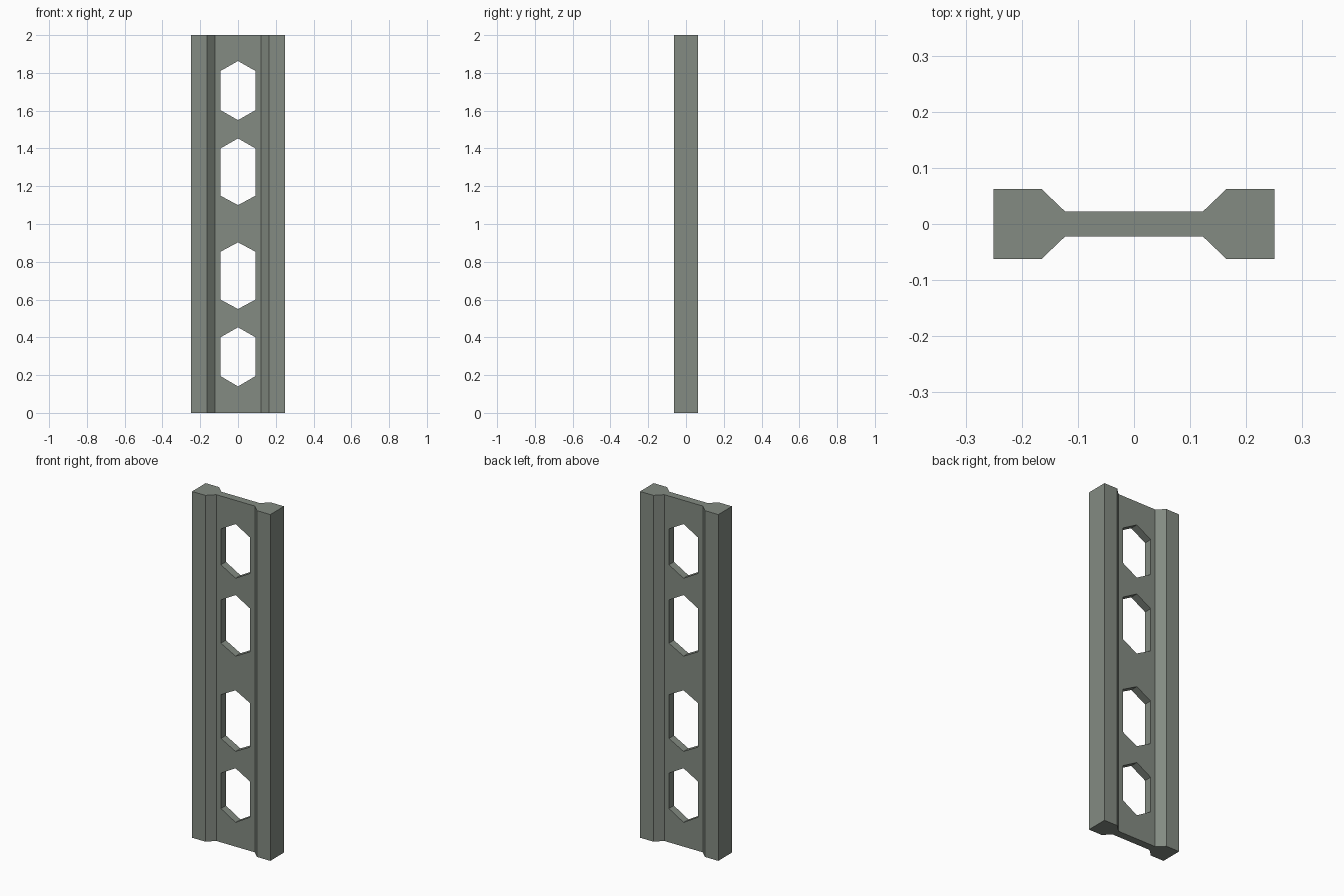
import bpy, bmesh
from mathutils import Vector

if "Cube" in bpy.data.objects:
    bpy.data.objects.remove(bpy.data.objects["Cube"])

grey = bpy.data.materials.new("grey_green_metal")
grey.diffuse_color = (0.23, 0.26, 0.225, 1)
grey.use_nodes = True
grey.node_tree.nodes["Principled BSDF"].inputs["Base Color"].default_value = grey.diffuse_color


def prisms(name, outlines, depth):
    """Make one object from closed outlines, each extruded along depth."""
    bm = bmesh.new()
    for pts in outlines:
        face = bm.faces.new([bm.verts.new(p) for p in pts])
        new = bmesh.ops.extrude_face_region(bm, geom=[face])["geom"]
        moved = [g for g in new if isinstance(g, bmesh.types.BMVert)]
        bmesh.ops.translate(bm, verts=moved, vec=Vector(depth))
    bmesh.ops.recalc_face_normals(bm, faces=bm.faces)
    mesh = bpy.data.meshes.new(name)
    bm.to_mesh(mesh)
    bm.free()
    mesh.materials.append(grey)
    obj = bpy.data.objects.new(name, mesh)
    bpy.context.collection.objects.link(obj)
    return obj


# Beam: thick side rails sloping down to a thin web, extruded upward
quarter = [(0.25, 0.0625), (0.165, 0.0625), (0.123, 0.0225)]
back = quarter + [(-x, y) for x, y in reversed(quarter)]
outline = back + [(x, -y) for x, y in reversed(back)]
beam = prisms("beam", [[(x, y, 0) for x, y in outline]], (0, 0, 2))

# Stretched hexagon holes: bottom tip, lower side, upper side, top tip
holes = [(0.14, 0.195, 0.40, 0.453), (0.55, 0.60, 0.853, 0.903),
         (1.10, 1.15, 1.40, 1.453), (1.55, 1.603, 1.81, 1.863)]
w = 0.093
hexes = [[(0, -0.2, a), (w, -0.2, b), (w, -0.2, c),
          (0, -0.2, d), (-w, -0.2, c), (-w, -0.2, b)] for a, b, c, d in holes]
cutter = prisms("hole_cutter", hexes, (0, 0.4, 0))
cutter.hide_render = True

# Cut the holes through the web, then remove the helper
mod = beam.modifiers.new("holes", "BOOLEAN")
mod.operation = "DIFFERENCE"
mod.solver = "EXACT"
mod.object = cutter
bpy.context.view_layer.objects.active = beam
bpy.ops.object.modifier_apply(modifier=mod.name)
bpy.data.objects.remove(cutter)
